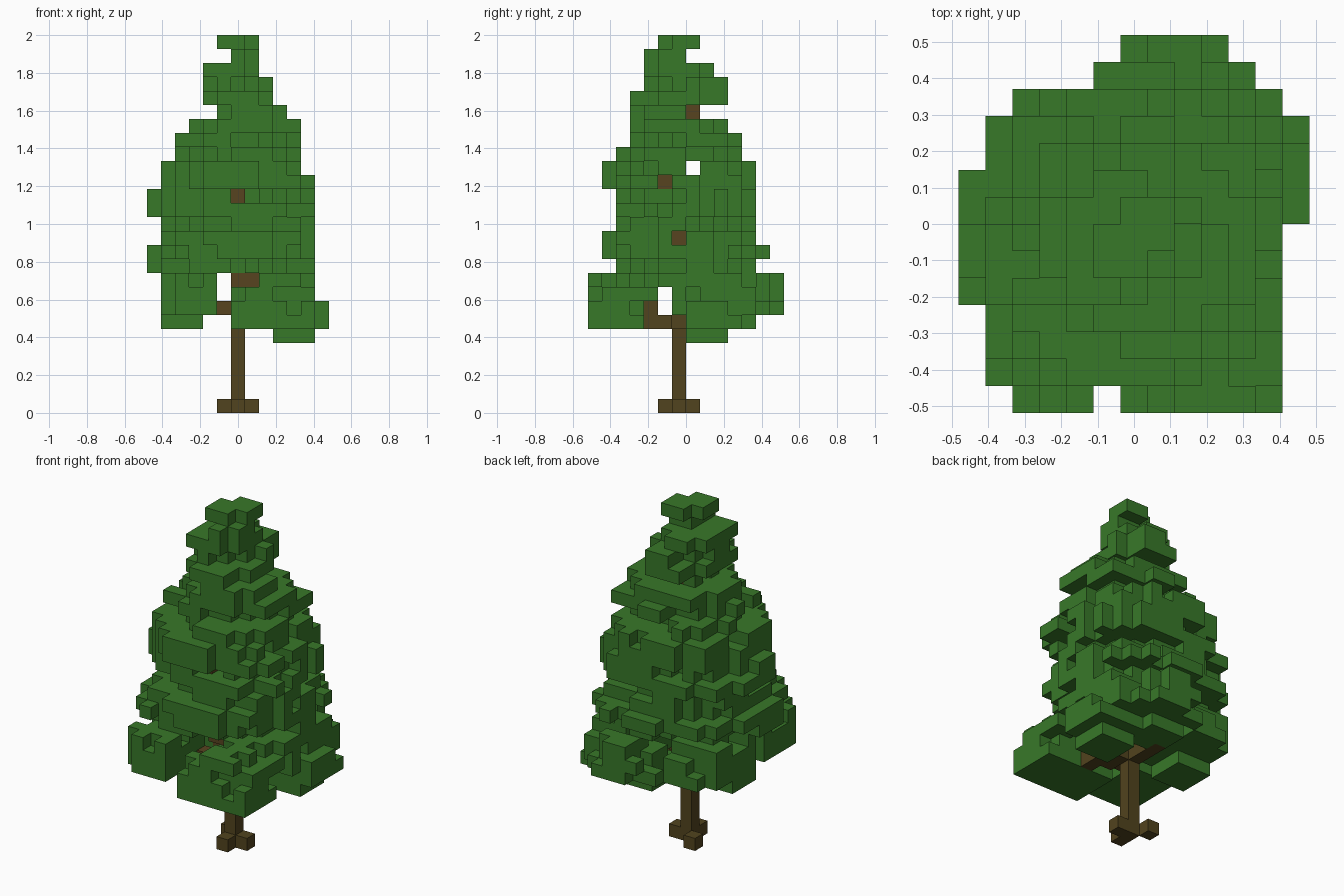
import bpy
import bmesh
import random
from itertools import product
from mathutils import Vector

cube = bpy.data.objects.get("Cube")
if cube:
    bpy.data.objects.remove(cube, do_unlink=True)

random.seed(5)
V = 2 / 27  # edge of one block


def make_material(name, color):
    mat = bpy.data.materials.new(name)
    mat.use_nodes = True
    mat.diffuse_color = (*color, 1)
    mat.node_tree.nodes["Principled BSDF"].inputs["Base Color"].default_value = (*color, 1)
    return mat


leaf_green = make_material("leaf green", (0.039, 0.188, 0.022))
bark_brown = make_material("bark brown", (0.083, 0.057, 0.013))
branch_brown = make_material("branch brown", (0.095, 0.056, 0.014))


def box(x0, x1, y0, y1, z0, z1):
    """Block cells filling an inclusive range."""
    return set(product(range(x0, x1 + 1), range(y0, y1 + 1), range(z0, z1 + 1)))


def boxes(*ranges):
    return set().union(*(box(*r) for r in ranges))


def bough(*ranges):
    """Low leaf cluster with a ragged top."""
    cells = set()
    for r in ranges:
        cells |= {c for c in sorted(box(*r)) if c[2] < r[5] or random.random() > 0.15}
    return cells


# Layers pinched below a tier, for the two pairs of opposite quadrants
PINCHED = {True: (13, 18, 21, 25), False: (10, 15, 19, 23)}


def crown_layer(k, x0, x1, y0, y1, noise):
    """One ragged slice of the crown."""
    cells = set()
    for i, j, _ in sorted(box(x0, x1, y0, y1, k, k)):
        pinch = 2.5 if k in PINCHED[(i >= 0) == (j >= 0)] else 0
        u = abs(2 * i - x0 - x1) / (x1 - x0 + 1 - pinch)
        v = abs(2 * j - y0 - y1) / (y1 - y0 + 1 - pinch)
        rough = noise.setdefault((i, j, k // 2), random.uniform(-0.2, 0.25))
        power = 1.5 if k > 24 else 2.2
        if u ** power + v ** power < 1 + rough:
            cells.add((i, j, k))
    return cells


# Wood: trunk, three roots, low limbs and thin upper branches
trunk = box(0, 0, -1, -1, 0, 22)
roots = {(0, -2, 0), (1, -1, 0), (-1, 0, 0)}
limbs = boxes((1, 2, -2, -2, 6, 6), (1, 1, -1, -1, 6, 6), (2, 2, -3, -3, 6, 7),
              (0, 0, 0, 2, 6, 6))
branches = boxes((-1, -1, -1, -1, 7, 7), (-1, -1, -3, -3, 7, 7), (0, 1, -3, -2, 9, 9),
                 (0, 0, -4, -2, 15, 15), (1, 3, -2, -2, 16, 16),
                 (1, 3, -1, -1, 12, 12), (0, 0, 0, 0, 21, 21))

# Low boughs around the trunk
boughs = {
    "front_bough": bough((0, 5, -7, -4, 6, 7), (0, 5, -6, -4, 8, 8), (1, 4, -7, -7, 8, 8),
                         (2, 4, -7, -3, 9, 9), (2, 5, -3, -3, 8, 8)),
    "front_corner_bough": bough((-5, -2, -6, -3, 7, 9), (-4, -2, -7, -7, 7, 9)),
    "left_side_bough": bough((-5, -3, -1, 1, 6, 7), (-5, -2, -1, 3, 7, 9),
                             (-4, -2, 4, 4, 7, 8)),
    "right_side_bough": bough((3, 5, 0, 2, 5, 6), (3, 6, 0, 3, 6, 7), (2, 5, -1, 4, 7, 8),
                              (3, 5, -2, 3, 9, 9)),
    "back_bough": bough((0, 2, 2, 4, 6, 7), (1, 3, 3, 6, 7, 8), (0, 4, 3, 5, 7, 8),
                        (1, 3, 4, 6, 9, 9), (0, 0, 6, 6, 8, 8), (-1, -1, 5, 5, 7, 7)),
}

# Crown slices from the bottom up: x range, y range
slices = [
    (-6, 5, -5, 4), (-6, 5, -6, 5), (-5, 5, -6, 4), (-5, 5, -5, 4), (-6, 5, -5, 4),
    (-6, 5, -5, 4), (-5, 5, -6, 4), (-5, 4, -6, 4), (-4, 4, -5, 3), (-4, 4, -4, 3),
    (-3, 4, -4, 2), (-2, 3, -4, 0), (-2, 2, -4, 2), (-2, 2, -3, 2), (-2, 1, -3, 1),
    (-1, 1, -3, 0), (-1, 1, -2, 0)]
crown, noise = set(), {}
for k, ranges in enumerate(slices, 10):
    crown |= crown_layer(k, *ranges, noise)


def is_gap(c):
    """Openings in the leaves and trimmed corners of the outline."""
    i, j, k = c
    return ((i == -1 and k in (8, 9)) or (j == -2 and k in (7, 8))
            or (j == 0 and k == 17) or (i == 0 and k == 15 and j < -4)
            or (i > 3 and (j, k) in ((-2, 16), (-1, 12)))
            or (i == -6 and not -4 < j < 2) or (j == 5 and i < -1))


parts = [("trunk", trunk, bark_brown), ("roots", roots, bark_brown),
         ("limbs", limbs, bark_brown), ("branches", branches, branch_brown)]
taken = trunk | roots | limbs | branches
for name, cells in [*boughs.items(), ("crown", crown)]:
    cells = {c for c in cells if not is_gap(c)} - taken
    taken |= cells
    parts.append((name, cells, leaf_green))


def build(name, cells, mat):
    """Mesh the outer faces of a set of blocks."""
    bm = bmesh.new()
    for c in sorted(cells):
        center = Vector((c[0], c[1] + 0.5, c[2] + 0.5))
        for axis, sign in product(range(3), (-1, 1)):
            n = Vector((0, 0, 0))
            n[axis] = sign
            if tuple(int(a + b) for a, b in zip(c, n)) in taken:
                continue
            s = Vector((0, 0, 0))
            s[(axis + 1) % 3] = 1
            t = n.cross(s)
            corners = [n + s + t, n - s + t, n - s - t, n + s - t]
            bm.faces.new([bm.verts.new((center + q / 2) * V) for q in corners])
    bmesh.ops.remove_doubles(bm, verts=bm.verts, dist=V / 100)
    mesh = bpy.data.meshes.new(name)
    bm.to_mesh(mesh)
    bm.free()
    mesh.materials.append(mat)
    bpy.context.collection.objects.link(bpy.data.objects.new(name, mesh))


for part in parts:
    build(*part)
